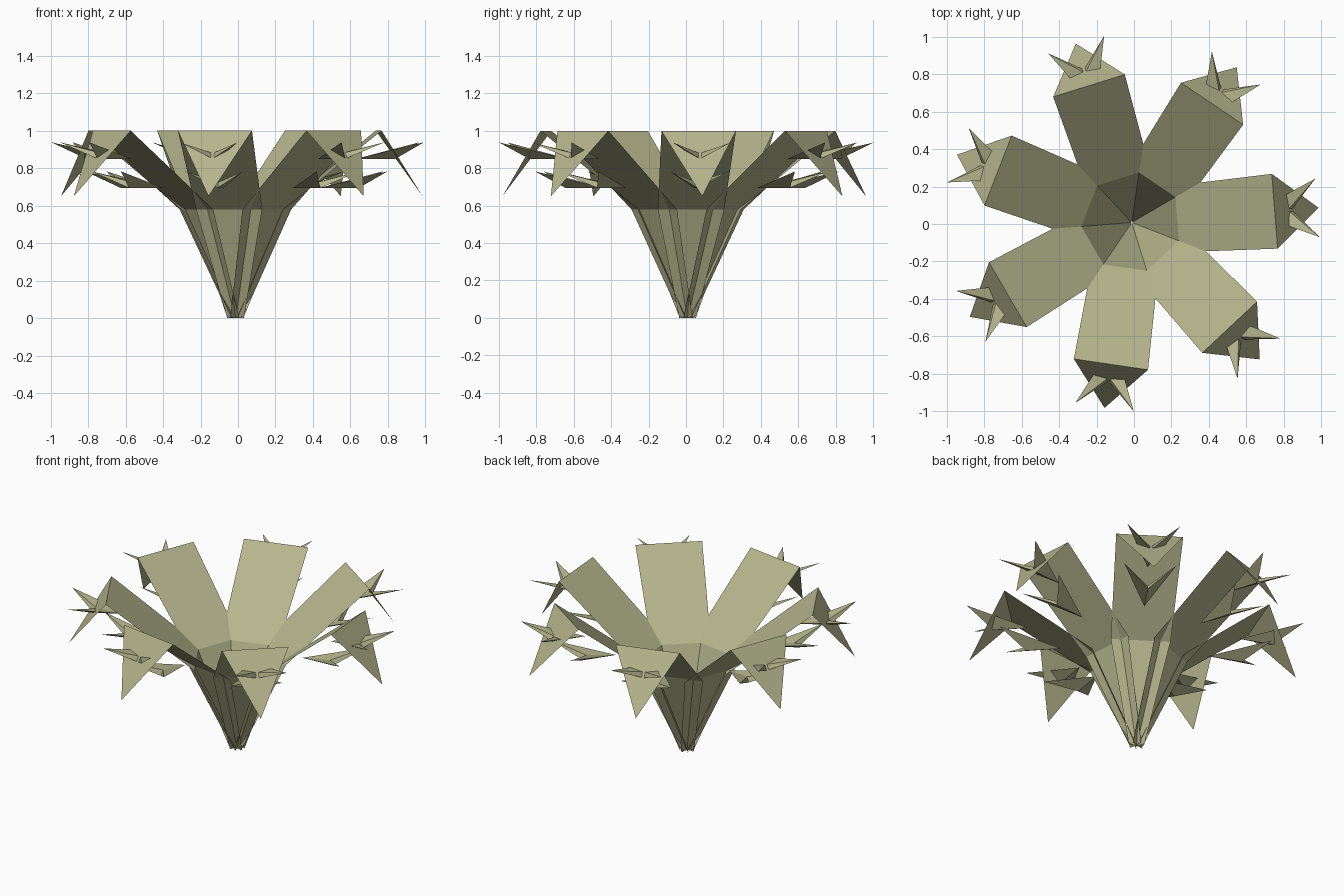
import bpy, math
from mathutils import Matrix

if "Cube" in bpy.data.objects:
    bpy.data.objects.remove(bpy.data.objects["Cube"])

COUNT = 7
CENTRE = (-0.012, 0.008, 0)
FIRST_ANGLE = math.radians(4.5)

olive = bpy.data.materials.new("olive_green")
olive.diffuse_color = (0.46, 0.46, 0.265, 1)
olive.use_nodes = True
olive.node_tree.nodes["Principled BSDF"].inputs["Base Color"].default_value = olive.diffuse_color


def add_part(name, verts, faces, turn):
    """Mesh in leaf space (x outward, y sideways, z up), turned about the stem."""
    mesh = bpy.data.meshes.new(name)
    mesh.from_pydata(verts, [], faces)
    mesh.transform(Matrix.Translation(CENTRE) @ Matrix.Rotation(turn, 4, 'Z'))
    mesh.materials.append(olive)
    mesh.update()
    obj = bpy.data.objects.new(name, mesh)
    bpy.context.collection.objects.link(obj)


def leaf(turn, i):
    # folded strip: narrow root, bend, rim, hanging pointed tip
    rows = [(0.005, 0.0, 0.045), (0.243, 0.58, 0.178), (0.765, 1.0, 0.2)]
    verts = [(r, s * w, z) for r, z, w in rows for s in (-1, 1)]
    verts.append((1.0, 0, 0.65))
    add_part(f"leaf_{i}", verts, [(0, 2, 3, 1), (2, 4, 5, 3), (4, 6, 5)], turn)


def barb(name, r, z, turn):
    # two swept thin spikes joined along a flat keel
    verts = [(r, 0, z), (r + 0.21, 0, z), (r + 0.19, 0, z + 0.03),
             (r + 0.35, 0.157, z + 0.088), (r + 0.35, -0.157, z + 0.088)]
    faces = [(0, 3, 1), (0, 1, 4), (0, 2, 3), (0, 4, 2), (1, 3, 2), (1, 2, 4)]
    add_part(name, verts, faces, turn)


for i in range(COUNT):
    angle = FIRST_ANGLE + i * math.tau / COUNT
    leaf(angle, i)
    barb(f"lower_barb_{i}", 0.45, 0.695, angle)
    barb(f"upper_barb_{i}", 0.645, 0.85, angle)
